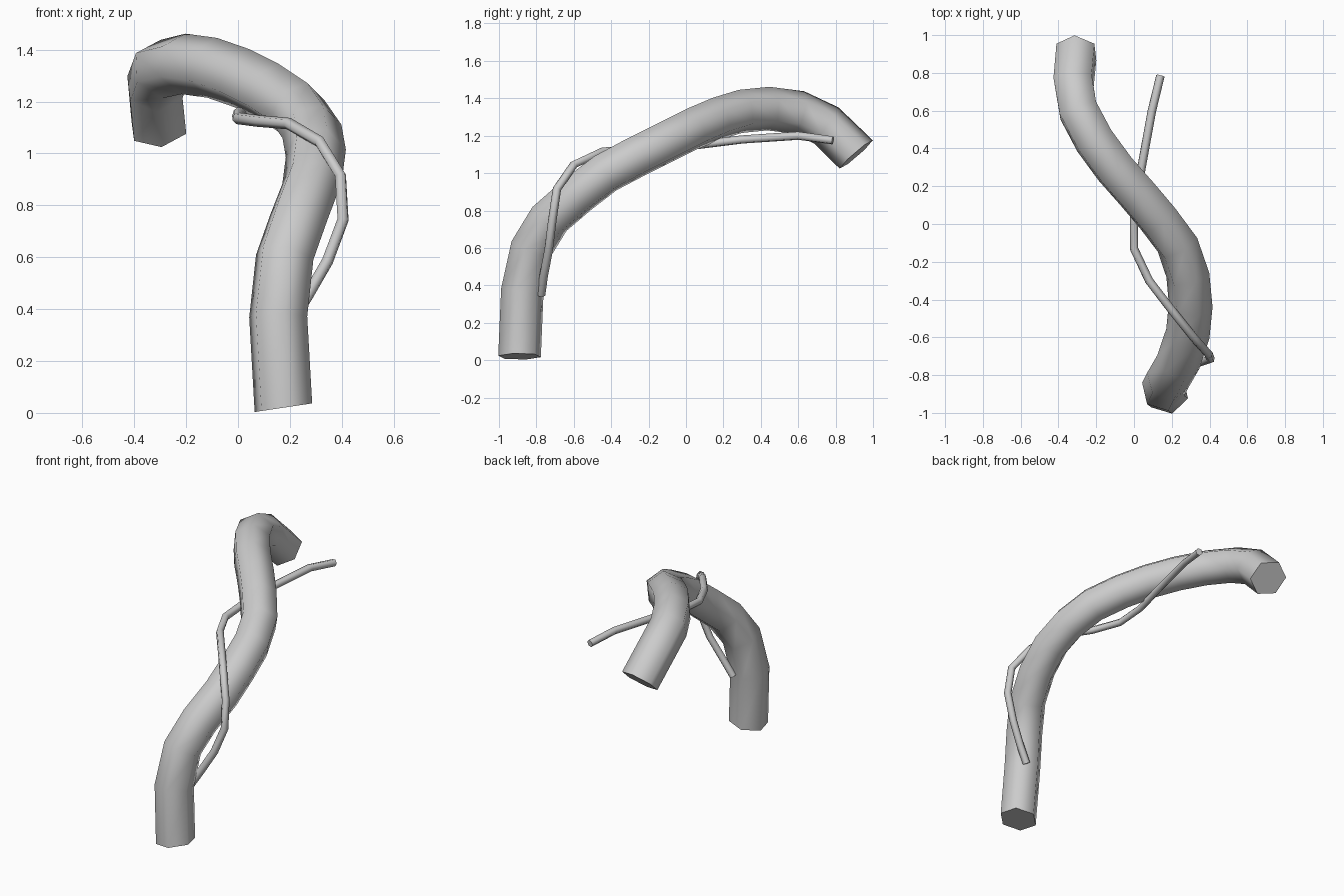
import bpy, bmesh, math
from mathutils import Vector

if "Cube" in bpy.data.objects:
    bpy.data.objects.remove(bpy.data.objects["Cube"])


def sweep(name, pts, radius, sides, phase, t_start=None, t_end=None):
    """Sweep a regular polygon along a path, smooth sides with flat end caps."""
    pts = [Vector(p) for p in pts]
    n = len(pts)
    seg = [(pts[i + 1] - pts[i]).normalized() for i in range(n - 1)]
    tans = [seg[0]] + [(seg[i] + seg[i + 1]).normalized() for i in range(n - 2)] + [seg[-1]]
    if t_start:
        tans[0] = Vector(t_start).normalized()
    if t_end:
        tans[-1] = Vector(t_end).normalized()
    bm = bmesh.new()
    rings = []
    ref = Vector((math.cos(phase), math.sin(phase), 0))
    for i, (p, t) in enumerate(zip(pts, tans)):
        if i:
            ref = tans[i - 1].rotation_difference(t) @ ref
        ref = (ref - t * ref.dot(t)).normalized()
        side = t.cross(ref)
        rings.append([bm.verts.new(p + radius * (ref * math.cos(a) + side * math.sin(a)))
                      for a in (2 * math.pi * k / sides for k in range(sides))])
    for a, b in zip(rings, rings[1:]):
        for k in range(sides):
            j = (k + 1) % sides
            bm.faces.new((a[k], a[j], b[j], b[k])).smooth = True
    for cap in (rings[0][::-1], rings[-1]):
        face = bm.faces.new(cap)
        for e in face.edges:
            e.smooth = False
    bmesh.ops.recalc_face_normals(bm, faces=bm.faces)
    mesh = bpy.data.meshes.new(name)
    bm.to_mesh(mesh)
    bm.free()
    obj = bpy.data.objects.new(name, mesh)
    bpy.context.collection.objects.link(obj)
    return obj


# Thick bent trunk
sweep("trunk", [
    (0.175, -0.89, 0.02), (0.155, -0.875, 0.37), (0.18, -0.825, 0.60),
    (0.235, -0.73, 0.755), (0.285, -0.58, 0.885), (0.30, -0.43, 1.0),
    (0.285, -0.27, 1.085), (0.23, -0.11, 1.165), (0.125, 0.03, 1.235),
    (0.015, 0.16, 1.29), (-0.10, 0.29, 1.33), (-0.21, 0.44, 1.345),
    (-0.295, 0.60, 1.325), (-0.32, 0.75, 1.255), (-0.305, 0.91, 1.10)],
    0.117, 6, math.radians(43), (-0.15, 0, 1), (0.1, 0.65, -0.75))

# Thin vine winding around the trunk
sweep("vine", [
    (0.205, -0.775, 0.35), (0.27, -0.76, 0.455), (0.345, -0.735, 0.585),
    (0.405, -0.715, 0.745), (0.395, -0.69, 0.915), (0.315, -0.60, 1.045),
    (0.195, -0.45, 1.115), (0.08, -0.30, 1.125), (0.0, -0.13, 1.135),
    (0.0, 0.06, 1.15), (0.04, 0.30, 1.18), (0.095, 0.60, 1.20),
    (0.14, 0.785, 1.175)],
    0.023, 6, 0.3)
